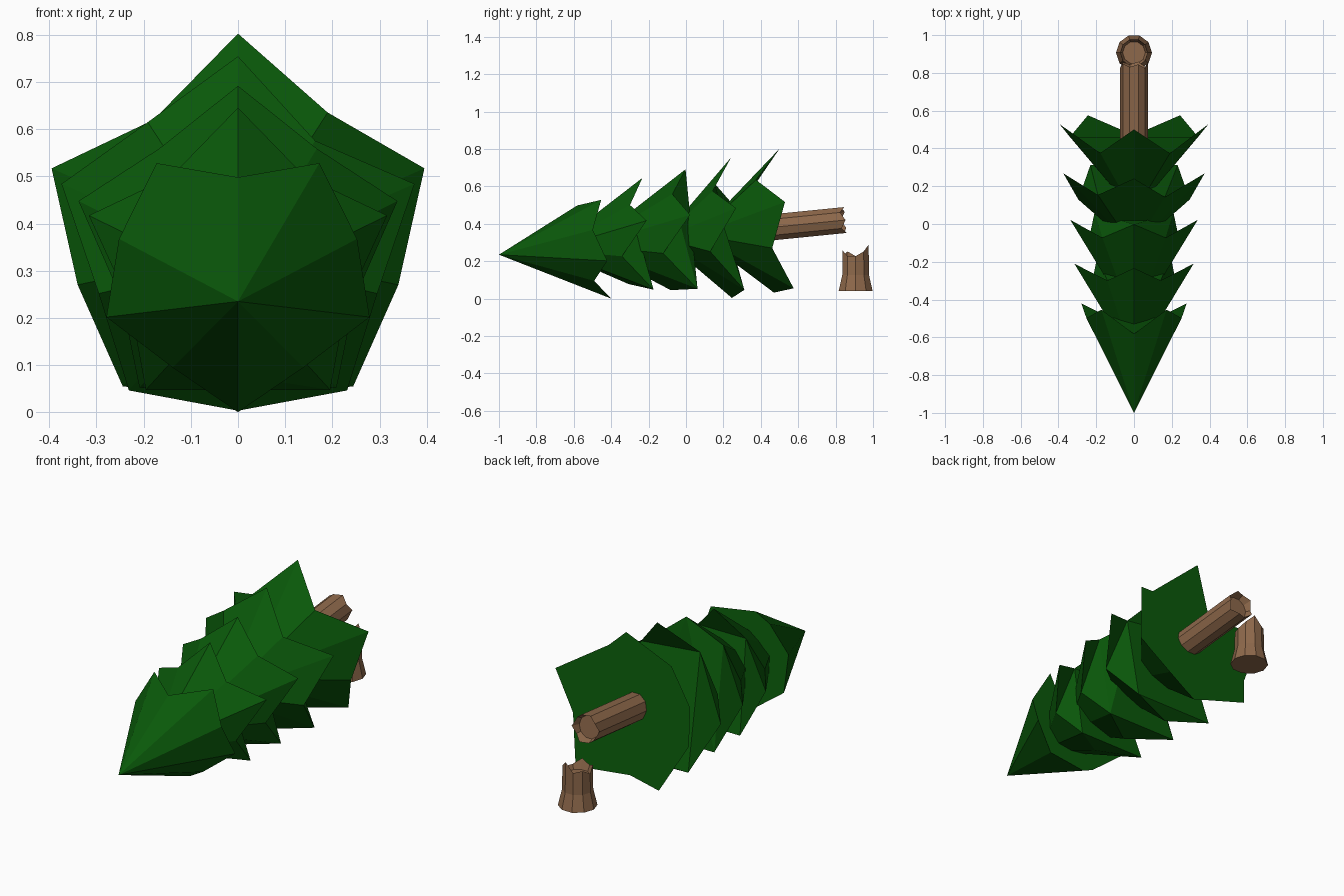
import bpy, bmesh
from math import sin, cos, radians, tau
from mathutils import Vector

cube = bpy.data.objects.get("Cube")
if cube:
    bpy.data.objects.remove(cube)


def material(name, rgb):
    m = bpy.data.materials.new(name)
    m.use_nodes = True
    m.diffuse_color = (*rgb, 1)
    node = next(n for n in m.node_tree.nodes if n.type == 'BSDF_PRINCIPLED')
    node.inputs["Base Color"].default_value = (*rgb, 1)
    node.inputs["Roughness"].default_value = 0.9
    return m


GREEN = material("pine green", (0.003, 0.1, 0.003))
BROWN = material("bark brown", (0.27, 0.14, 0.07))

# Fallen tree axis: rises gently from the tip towards the broken trunk
UP = Vector((0, -0.1, 0.995))
SIDE = Vector((1, 0, 0))

# Underside layouts over the rim: even corners are bough points, odd are notches
FLAT = [range(10)]
FOLDED = [(0, 1, 9), (1, 2, 3), (1, 3, 4), (1, 4, 6, 9), (4, 5, 6), (6, 7, 9), (7, 8, 9)]
RIDGED = [(0, 4, 6), (0, 1, 4), (1, 3, 4), (1, 2, 3), (4, 5, 6), (0, 6, 9), (6, 7, 9), (7, 8, 9)]


def axis(y):
    return Vector((0, y, 0.235 + 0.1 * (y + 1)))


def make_object(name, bm, mat):
    bmesh.ops.recalc_face_normals(bm, faces=bm.faces)
    mesh = bpy.data.meshes.new(name)
    bm.to_mesh(mesh)
    bm.free()
    mesh.materials.append(mat)
    ob = bpy.data.objects.new(name, mesh)
    bpy.context.collection.objects.link(ob)
    return ob


def bough_tier(name, apex, rim_y, rim_r, notches, underside, flip=1):
    """Five-pointed cone; notches are left upper, middle pair, lone, right upper."""
    upper, middle, lone, other_upper = notches
    order = [upper, middle, lone, middle, other_upper]
    bm = bmesh.new()
    tip = bm.verts.new(axis(apex))
    ring = []
    for i in range(5):
        for step, (r, y) in ((0, (rim_r, rim_y)), (36, order[i])):
            a = radians(90 - 72 * i - step)
            ring.append(bm.verts.new(axis(y) + r * (cos(a) * SIDE + flip * sin(a) * UP)))
    for i, v in enumerate(ring):
        bm.faces.new((tip, v, ring[(i + 1) % 10]))
    for corners in underside:
        bm.faces.new([ring[c] for c in corners])
    return make_object(name, bm, GREEN)


# Bough tiers, from the tip to the widest one
bough_tier("bough_tier_tip", -1, -0.43, 0.293,
           ((0.235, -0.51), (0.265, -0.49), (0.22, -0.56), (0.235, -0.51)), FLAT, flip=-1)
bough_tier("bough_tier_second", -0.73, -0.2, 0.332,
           ((0.24, -0.28), (0.24, -0.35), (0.225, -0.33), (0.24, -0.28)), FOLDED)
bough_tier("bough_tier_third", -0.53, 0.033, 0.355,
           ((0.284, -0.05), (0.26, -0.13), (0.28, -0.11), (0.284, -0.05)), RIDGED)
bough_tier("bough_tier_fourth", -0.13, 0.28, 0.393,
           ((0.278, 0.165), (0.31, 0.12), (0.354, 0.21), (0.325, 0.18)), FOLDED)
bough_tier("bough_tier_base", 0.06, 0.542, 0.415,
           ((0.323, 0.4), (0.357, 0.45), (0.348, 0.435), (0.304, 0.4)), FLAT)


def splintered_log(name, origin, u, v, w, profile, jag, dip):
    """Ten-sided log along w; a splintered rim stands around a sunken flat core."""
    bm = bmesh.new()
    rim_r, rim_h = profile[-1]
    rings = []
    for k, (r, h) in enumerate(profile + [(rim_r * 0.82, rim_h - dip)]):
        ring = []
        for i in range(10):
            a = tau * i / 10
            rise = jag[i] if k == len(profile) - 1 else 0
            ring.append(bm.verts.new(origin + r * (cos(a) * u + sin(a) * v) + (h + rise) * w))
        rings.append(ring)
    for low, high in zip(rings, rings[1:]):
        for i in range(10):
            j = (i + 1) % 10
            bm.faces.new((low[i], low[j], high[j], high[i]))
    bm.faces.new(rings[0])
    bm.faces.new(rings[-1])
    return make_object(name, bm, BROWN)


# Broken trunk lying along the axis
splintered_log("fallen_trunk", axis(0.38), SIDE, UP, Vector((0, 0.995, 0.1)),
               [(0.073, 0), (0.073, 0.46)],
               [0.015, -0.01, 0.015, 0.0, 0.015, -0.01, 0.015, 0.0, 0.015, -0.01], 0.03)

# Flared stump with a tall splinter at the back
splintered_log("stump", Vector((0, 0.907, 0.042)), SIDE, Vector((0, 1, 0)), Vector((0, 0, 1)),
               [(0.095, 0), (0.075, 0.085), (0.073, 0.2)],
               [-0.015, 0.01, 0.047, 0.0, 0.01, -0.015, 0.01, -0.01, 0.015, -0.015], 0.04)
